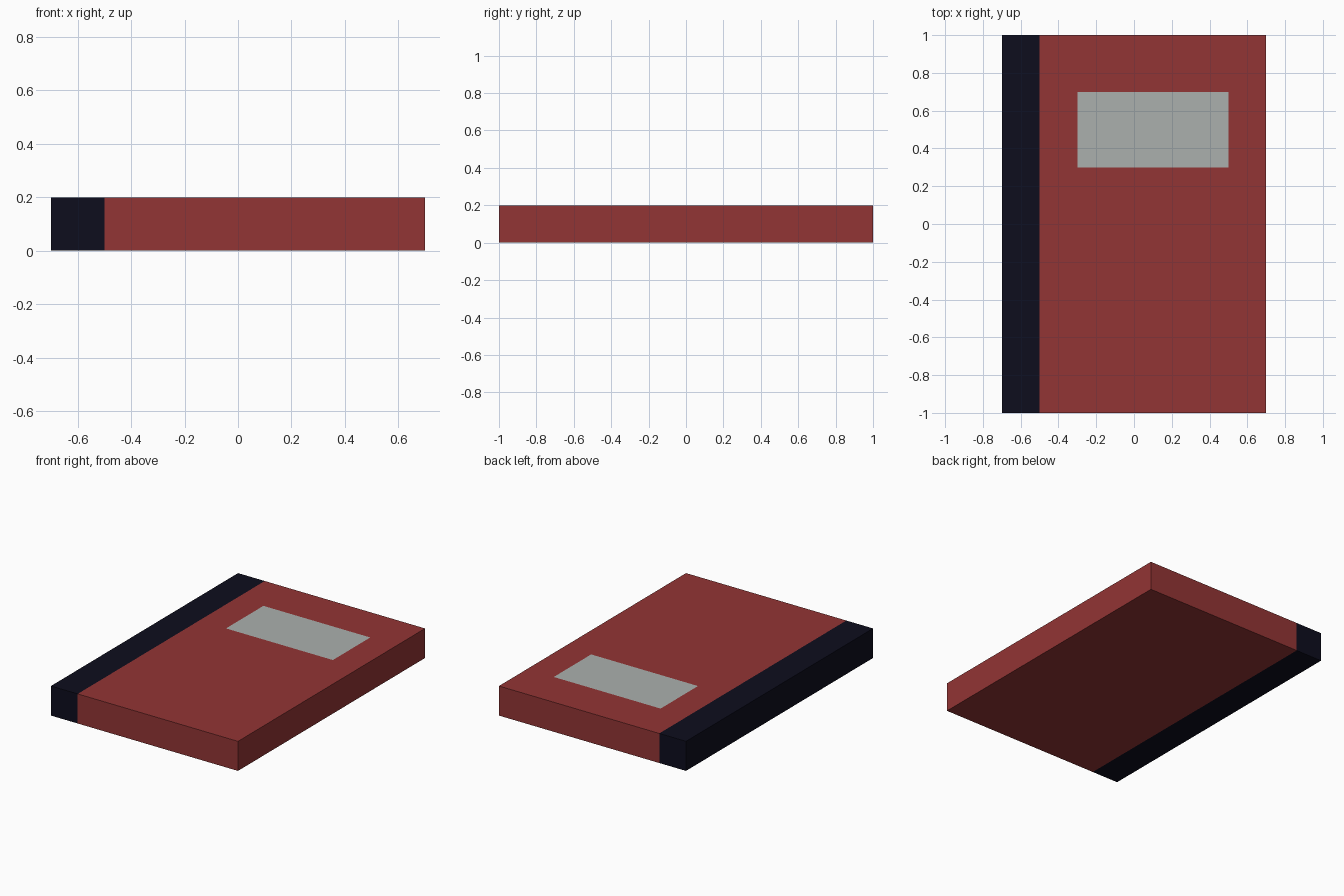
import bpy, bmesh
from mathutils import Vector

if "Cube" in bpy.data.objects:
    bpy.data.objects.remove(bpy.data.objects["Cube"])


def material(name, rgb):
    m = bpy.data.materials.new(name)
    m.diffuse_color = (*rgb, 1)
    m.use_nodes = True
    m.node_tree.nodes["Principled BSDF"].inputs["Base Color"].default_value = m.diffuse_color
    return m


red = material("cover red", (0.29, 0.035, 0.035))
navy = material("spine navy", (0.004, 0.004, 0.0125))
grey = material("label grey", (0.41, 0.435, 0.42))


def block(name, lo, hi, mats, seam_x, label=None):
    """Box from lo to hi, open at the hidden seam, with an optional label cut into its top."""
    lo, hi = Vector(lo), Vector(hi)
    bm = bmesh.new()
    bmesh.ops.create_cube(bm, size=1)
    for v in bm.verts:
        v.co = (lo + hi) / 2 + v.co * (hi - lo)
    # remove the face where cover and spine meet
    seam = [f for f in bm.faces if abs(f.calc_center_median().x - seam_x) < 1e-4]
    bmesh.ops.delete(bm, geom=seam, context='FACES')
    if label:
        x0, x1, y0, y1 = label
        for axis, value in (((1, 0, 0), x0), ((1, 0, 0), x1), ((0, 1, 0), y0), ((0, 1, 0), y1)):
            bmesh.ops.bisect_plane(bm, geom=bm.verts[:] + bm.edges[:] + bm.faces[:],
                                   plane_co=Vector(axis) * value, plane_no=axis)
        for f in bm.faces:
            c = f.calc_center_median()
            if f.normal.z > 0.9 and x0 < c.x < x1 and y0 < c.y < y1:
                f.material_index = 1
    me = bpy.data.meshes.new(name)
    bm.to_mesh(me)
    bm.free()
    for m in mats:
        me.materials.append(m)
    ob = bpy.data.objects.new(name, me)
    bpy.context.collection.objects.link(ob)
    return ob


# Book body with the title label cut into the front cover
block("cover", (-0.5, -1, 0), (0.7, 1, 0.2), (red, grey), -0.5, label=(-0.3, 0.5, 0.3, 0.7))
# Spine strip along the left edge
block("spine", (-0.7, -1, 0), (-0.5, 1, 0.2), (navy,), -0.5)
